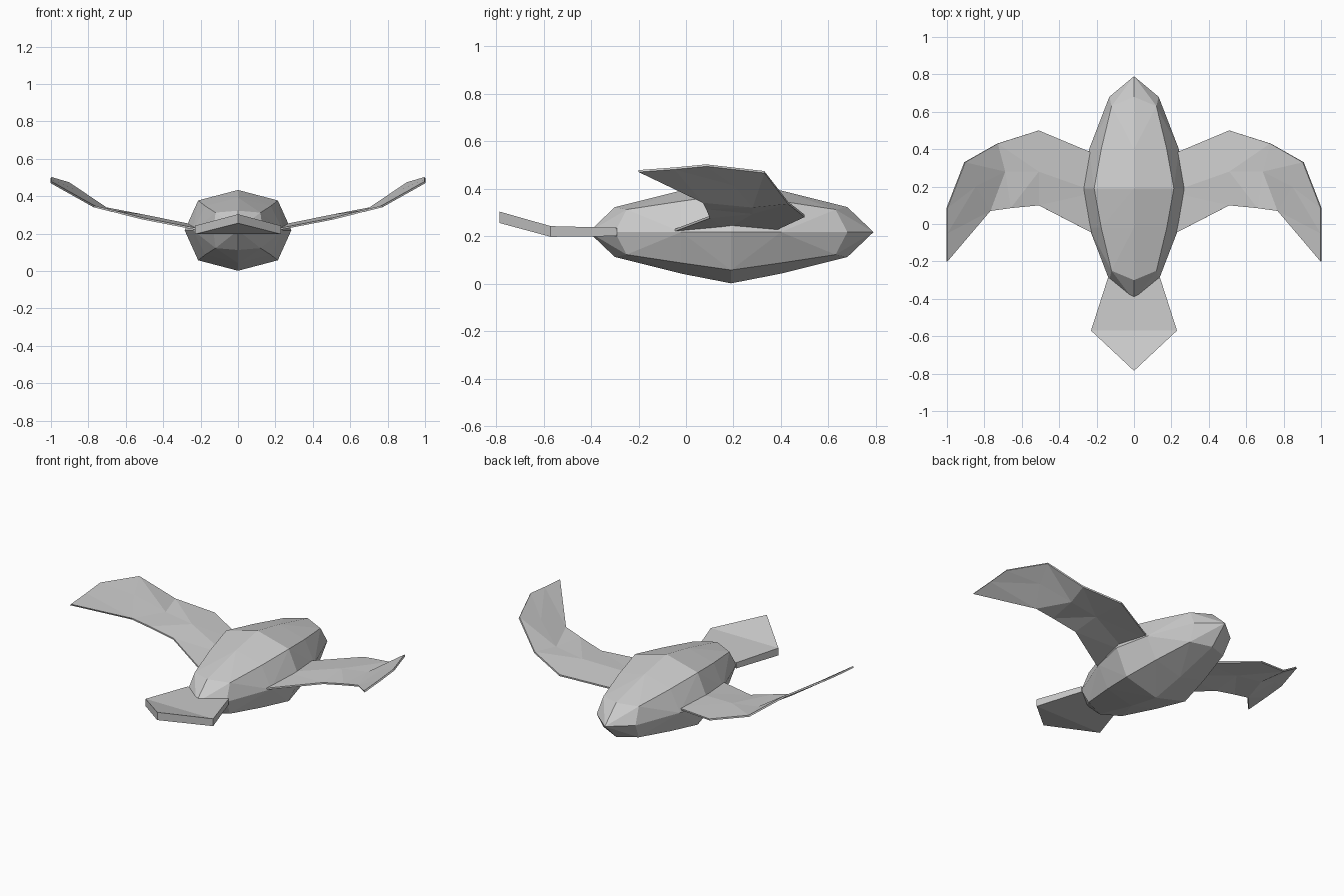
import bpy
import bmesh

if "Cube" in bpy.data.objects:
    bpy.data.objects.remove(bpy.data.objects["Cube"])


def make_object(name, verts, faces):
    mesh = bpy.data.meshes.new(name)
    mesh.from_pydata(verts, [], faces)
    bm = bmesh.new()
    bm.from_mesh(mesh)
    bmesh.ops.recalc_face_normals(bm, faces=bm.faces)
    bm.to_mesh(mesh)
    bm.free()
    obj = bpy.data.objects.new(name, mesh)
    bpy.context.collection.objects.link(obj)
    return obj


def triangulate(obj):
    bm = bmesh.new()
    bm.from_mesh(obj.data)
    bmesh.ops.triangulate(bm, faces=bm.faces)
    bm.to_mesh(obj.data)
    bm.free()


# Body: eight-sided rings between two pointed ends
CY, CZ = 0.19, 0.217


def body_ring(y, side, height, diag_y, diag_x, diag_z):
    dirs = [(1, 0), (1, 1), (0, 1), (-1, 1), (-1, 0), (-1, -1), (0, -1), (1, -1)]
    ring = []
    for sx, sz in dirs:
        if sx and sz:
            ring.append((sx * diag_x, CY + diag_y, CZ + sz * diag_z))
        else:
            ring.append((sx * side, CY + y, CZ + sz * height))
    return ring


half = [(0.49, 0.132, 0.105, 0.44, 0.12, 0.095),
        (0.21, 0.240, 0.175, 0.21, 0.175, 0.130)]
params = [(-p[0], p[1], p[2], -p[3], p[4], p[5]) for p in half]
params += [(0, 0.285, 0.216, 0, 0.213, 0.16)] + half[::-1]
verts = [v for p in params for v in body_ring(*p)]
n = len(params)
faces = [(r * 8 + i, r * 8 + (i + 1) % 8, r * 8 + 8 + (i + 1) % 8, r * 8 + 8 + i)
         for r in range(n - 1) for i in range(8)]
tips = len(verts)
verts += [(0, CY - 0.6, CZ), (0, CY + 0.6, CZ)]
for i in range(8):
    faces.append((tips, i, (i + 1) % 8))
    faces.append((tips + 1, (n - 1) * 8 + i, (n - 1) * 8 + (i + 1) % 8))
triangulate(make_object("body", verts, faces))

# Tail: five-sided slab with a raised point
outline = [(-0.14, -0.29, 0.20), (-0.23, -0.57, 0.197), (0, -0.785, 0.255),
           (0.23, -0.57, 0.197), (0.14, -0.29, 0.20)]
verts = outline + [(x, y, z + t) for (x, y, z), t in
                   zip(outline, (0.035, 0.045, 0.048, 0.045, 0.035))]
faces = [(i, (i + 1) % 5, 5 + (i + 1) % 5, 5 + i) for i in range(5)]
for o in (0, 5):
    faces += [(o, o + 1, o + 3, o + 4), (o + 1, o + 2, o + 3)]
triangulate(make_object("tail", verts, faces))

# Wings: thin bent sheets swept from root to tip, mirrored
columns = [
    [(0.20, 0.37, 0.225), (0.20, 0.17, 0.235), (0.20, -0.06, 0.22)],
    [(0.51, 0.50, 0.285), (0.51, 0.28, 0.298), (0.51, 0.10, 0.28)],
    [(0.73, 0.43, 0.340), (0.69, 0.28, 0.325), (0.66, 0.085, 0.318)],
    [(0.905, 0.33, 0.47), (0.85, 0.20, 0.418), (0.77, 0.07, 0.345)],
    [(1.00, 0.085, 0.498), (1.00, -0.05, 0.485), (1.00, -0.20, 0.474)],
]
verts = [v for c in columns for v in c]
faces = [(c * 3 + r, c * 3 + r + 1, c * 3 + r + 4, c * 3 + r + 3)
         for c in range(len(columns) - 1) for r in range(2)]
wings = make_object("wings", verts, faces)
triangulate(wings)
solid = wings.modifiers.new("thickness", 'SOLIDIFY')
solid.thickness = 0.01
solid.offset = 0
mirror = wings.modifiers.new("mirror", 'MIRROR')
mirror.use_axis[0] = True
